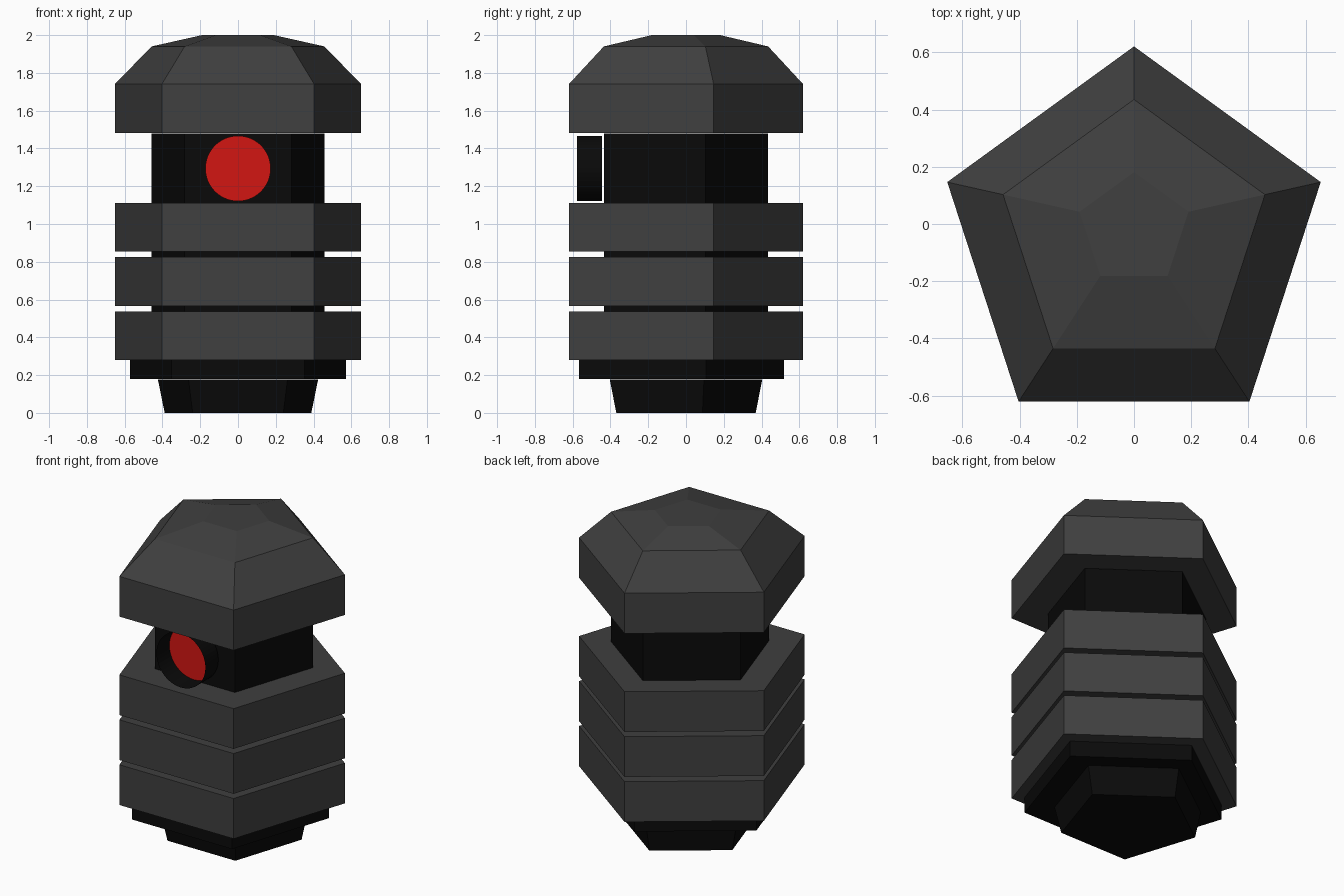
import bpy, bmesh, math

if "Cube" in bpy.data.objects:
    bpy.data.objects.remove(bpy.data.objects["Cube"])


def material(name, rgb):
    m = bpy.data.materials.new(name)
    m.diffuse_color = (*rgb, 1.0)
    m.use_nodes = True
    m.node_tree.nodes["Principled BSDF"].inputs["Base Color"].default_value = m.diffuse_color
    return m


GREY = material("dark_grey", (0.05, 0.05, 0.05))
BLACK = material("black", (0.003, 0.003, 0.003))
RED = material("red", (0.65, 0.008, 0.006))


def add_object(name, bm, *mats):
    mesh = bpy.data.meshes.new(name)
    bm.to_mesh(mesh)
    bm.free()
    for m in mats:
        mesh.materials.append(m)
    obj = bpy.data.objects.new(name, mesh)
    bpy.context.collection.objects.link(obj)
    return obj


def pentagon_stack(name, profile, mat, cy=None):
    """Loft pentagons given as (radius, z); the point faces the back."""
    bm = bmesh.new()
    rings = []
    for r, z in profile:
        # Each pentagon is centred on its bounding box
        oy = -0.0955 * r if cy is None else cy
        angles = [math.pi / 2 + i * math.tau / 5 for i in range(5)]
        rings.append([bm.verts.new((r * math.cos(a), oy + r * math.sin(a), z))
                      for a in angles])
    for lo, hi in zip(rings, rings[1:]):
        for i in range(5):
            j = (i + 1) % 5
            bm.faces.new((lo[i], lo[j], hi[j], hi[i]))
    bm.faces.new(rings[0][::-1])
    bm.faces.new(rings[-1])
    bmesh.ops.recalc_face_normals(bm, faces=bm.faces)
    return add_object(name, bm, mat)


# Tapered foot and the plate above it
pentagon_stack("foot", [(0.408, 0), (0.446, 0.177)], BLACK)
pentagon_stack("base_plate", [(0.60, 0.18), (0.60, 0.28)], BLACK, cy=-0.08)

# Dark core running up through the bands
pentagon_stack("core", [(0.481, 0.28), (0.481, 1.478)], BLACK)

# Three armour bands
for n in range(3):
    z = 0.28 + n * 0.287
    pentagon_stack(f"band_{n + 1}", [(0.686, z), (0.686, z + 0.257)], GREY)

# Faceted cap
pentagon_stack("cap", [(0.686, 1.483), (0.686, 1.74), (0.481, 1.94), (0.2, 2.0)], GREY)

# Eye: open black tube with a red lens recessed at its back end
bm = bmesh.new()
SEG, RADIUS, EYE_Z = 48, 0.173, 1.294
front, back = [[bm.verts.new((RADIUS * math.cos(i * math.tau / SEG), y,
                              EYE_Z + RADIUS * math.sin(i * math.tau / SEG)))
                for i in range(SEG)] for y in (-0.576, -0.445)]
for i in range(SEG):
    j = (i + 1) % SEG
    bm.faces.new((front[j], front[i], back[i], back[j]))
lens = bm.faces.new(back)
lens.material_index = 1
bm.normal_update()
if lens.normal.y > 0:
    lens.normal_flip()
add_object("eye", bm, BLACK, RED)
